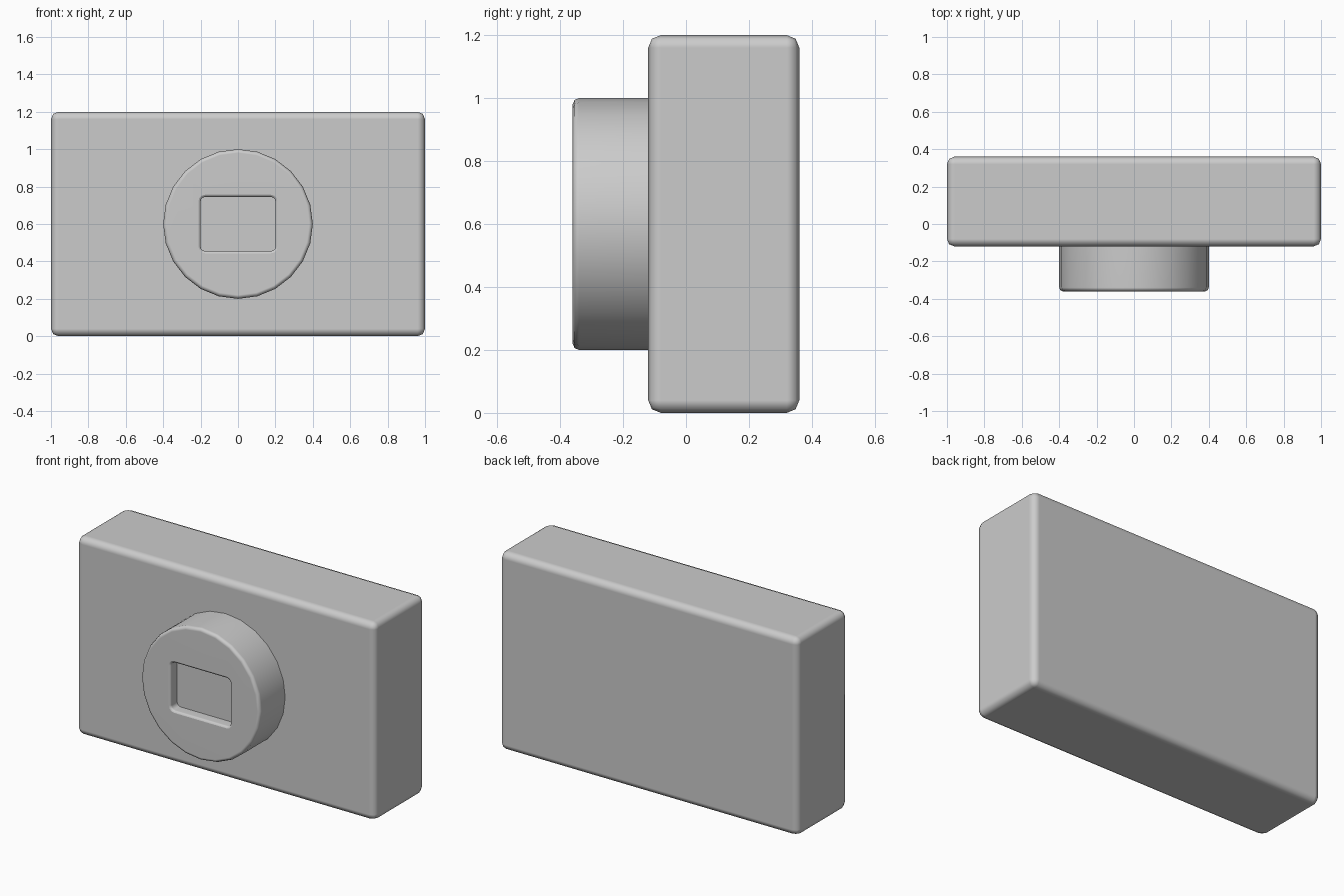
import bpy, bmesh
from math import sin, cos, pi

if "Cube" in bpy.data.objects:
    bpy.data.objects.remove(bpy.data.objects["Cube"])


def loft(name, rings):
    """Closed solid skinned through rings of equal point count."""
    bm = bmesh.new()
    loops = [[bm.verts.new(p) for p in ring] for ring in rings]
    n = len(loops[0])
    for a, b in zip(loops, loops[1:]):
        for i in range(n):
            j = (i + 1) % n
            bm.faces.new((a[i], a[j], b[j], b[i]))
    bm.faces.new(loops[0])
    bm.faces.new(loops[-1])
    bmesh.ops.recalc_face_normals(bm, faces=bm.faces)
    mesh = bpy.data.meshes.new(name)
    bm.to_mesh(mesh)
    bm.free()
    obj = bpy.data.objects.new(name, mesh)
    bpy.context.collection.objects.link(obj)
    return obj


def circle(r, y, sides=24, z=0.6):
    return [(r * sin(2 * pi * i / sides), y, z + r * cos(2 * pi * i / sides))
            for i in range(sides)]


def rounded_rect(grow, y, w=0.2, h=0.145, r=0.025, z=0.6):
    pts = []
    for k, (sx, sz) in enumerate(((1, 1), (-1, 1), (-1, -1), (1, -1))):
        for s in range(4):
            a = (k + s / 3) * pi / 2
            pts.append((sx * (w - r) + (r + grow) * cos(a), y,
                        z + sz * (h - r) + (r + grow) * sin(a)))
    return pts


def smooth(obj):
    bpy.ops.object.select_all(action='DESELECT')
    obj.select_set(True)
    bpy.context.view_layer.objects.active = obj
    bpy.ops.object.shade_smooth_by_angle(angle=0.9)


# camera body: box with rounded edges
bpy.ops.mesh.primitive_cube_add(size=1, location=(0, 0.12, 0.6))
body = bpy.context.object
body.name = "camera_body"
body.scale = (2, 0.48, 1.2)
bpy.ops.object.transform_apply(location=False, rotation=False, scale=True)
smooth(body)
body.data.attributes.remove(body.data.attributes["sharp_edge"]) if "sharp_edge" in body.data.attributes else None
bevel = body.modifiers.new("rounding", 'BEVEL')
bevel.width = 0.04
bevel.segments = 2
bevel.harden_normals = True

# lens barrel: round drum with a softened front rim
lens = loft("lens_barrel", [circle(0.4, -0.08), circle(0.4, -0.34),
                            circle(0.394, -0.354), circle(0.38, -0.36)])
smooth(lens)

# rectangular window recess with a rounded lip
cutter = loft("window_cutter", [rounded_rect(0.012, -0.4), rounded_rect(0.012, -0.36),
                                rounded_rect(0.0035, -0.3565), rounded_rect(0, -0.348),
                                rounded_rect(0, -0.297)])
smooth(cutter)
cutter.hide_render = True
cutter.hide_set(True)
cut = lens.modifiers.new("window", 'BOOLEAN')
cut.operation = 'DIFFERENCE'
cut.solver = 'EXACT'
cut.object = cutter
lens.modifiers.new("normals", 'WEIGHTED_NORMAL').keep_sharp = True
